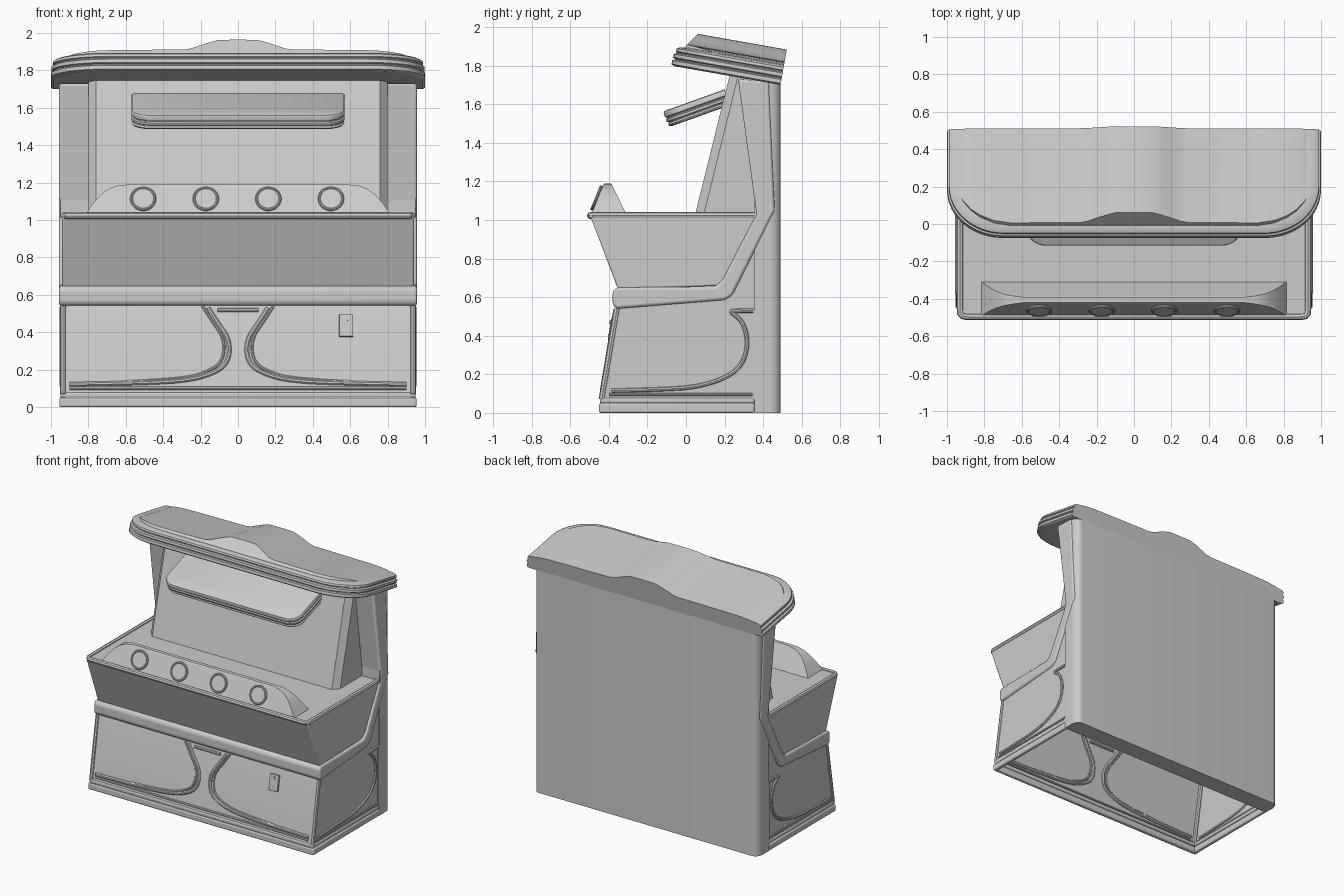
import bpy, bmesh
from math import sin, cos, pi, radians, sqrt
from mathutils import Matrix, Vector

if "Cube" in bpy.data.objects:
    bpy.data.objects.remove(bpy.data.objects["Cube"])


def finish(ob, bevel=0.0, segs=3):
    if bevel:
        m = ob.modifiers.new("bevel", 'BEVEL')
        m.width, m.segments, m.limit_method = bevel, segs, 'ANGLE'
    bpy.ops.object.select_all(action='DESELECT')
    ob.select_set(True)
    bpy.context.view_layer.objects.active = ob
    bpy.ops.object.shade_smooth_by_angle(angle=radians(32))
    return ob


def loft(name, rings, bevel=0.0, mat=Matrix(), open_bottom=False):
    """Skin a list of equal-length closed rings and cap the ends."""
    bm = bmesh.new()
    vs = [[bm.verts.new(mat @ Vector(p)) for p in r] for r in rings]
    n = len(rings[0])
    for a, b in zip(vs, vs[1:]):
        for i in range(n):
            j = (i + 1) % n
            bm.faces.new((a[i], a[j], b[j], b[i]))
    bm.faces.new(vs[0])
    bm.faces.new(vs[-1])
    bmesh.ops.recalc_face_normals(bm, faces=bm.faces)
    if open_bottom:
        bm.normal_update()
        low = [f for f in bm.faces if f.normal.z < -0.9]
        bmesh.ops.delete(bm, geom=low, context='FACES')
    me = bpy.data.meshes.new(name)
    bm.to_mesh(me)
    bm.free()
    ob = bpy.data.objects.new(name, me)
    bpy.context.collection.objects.link(ob)
    return finish(ob, bevel)


def prism(name, prof, hx, **kw):
    """Extrude a (y, z) side profile across x."""
    return loft(name, [[(s * hx, y, z) for y, z in prof] for s in (-1, 1)], **kw)


def box(name, c, size, bevel=0.0, tilt=0.0):
    x, y, z = (s / 2 for s in size)
    ring = lambda h: [(-x, -y, h), (x, -y, h), (x, y, h), (-x, y, h)]
    return loft(name, [ring(-z), ring(z)], bevel,
                Matrix.Translation(c) @ Matrix.Rotation(tilt, 4, 'X'))


def slab(name, hw, d, rx, ry, layers, mat):
    """Stack of insets of a plan with straight back and two rounded front corners."""
    rings = []
    for ins, h in layers:
        w, dd, ax, ay = hw - ins, d - ins, rx - ins / 2, ry - ins / 2
        arc = [(w - ax + ax * cos(t * pi / 24), dd - ay + ay * sin(t * pi / 24)) for t in range(13)]
        half = [(w, 0)] + arc
        rings.append([(x, -v, h) for x, v in half] + [(-x, -v, h) for x, v in reversed(half)])
    return loft(name, rings, mat=mat)


def trim(name, pts, r, smooth=True):
    """Round moulding along a path."""
    cu = bpy.data.curves.new(name, 'CURVE')
    cu.dimensions, cu.bevel_depth, cu.bevel_resolution, cu.use_fill_caps = '3D', r, 2, True
    sp = cu.splines.new('NURBS' if smooth else 'POLY')
    sp.points.add(len(pts) - 1)
    for p, q in zip(sp.points, pts):
        p.co = (*q, 1)
    if smooth:
        sp.order_u, sp.use_endpoint_u, sp.resolution_u = 3, True, 6
    ob = bpy.data.objects.new(name, cu)
    bpy.context.collection.objects.link(ob)
    bpy.ops.object.select_all(action='DESELECT')
    ob.select_set(True)
    bpy.context.view_layer.objects.active = ob
    bpy.ops.object.convert(target='MESH')
    return finish(bpy.context.view_layer.objects.active)


def front_y(z):
    return -0.365 - (0.53 - z) * 0.167


# back slab with rounded rear corners
slab("back_panel", 0.95, 0.135, 0.05, 0.06, [(0, 0), (0, 1.71)],
     Matrix.Translation((0, 0.355, 0)) @ Matrix.Rotation(pi, 4, 'Z'))

# hollow lower cabinet, open underneath
prism("lower_cabinet", [(front_y(0.02), 0.02), (front_y(0.53), 0.53), (-0.34, 0.6), (0.2, 0.63),
                        (0.37, 0.88), (0.37, 0.02)], 0.942, open_bottom=True)

# two-step plinth on three sides
for i, (z, h, o) in enumerate([(0.025, 0.05, 0.0), (0.064, 0.03, 0.006)]):
    box(f"plinth_front_{i}", (0, -0.435 + o, z), (1.91 - 2 * o, 0.034, h), 0.01)
    for s in (-1, 1):
        box(f"plinth_side_{i}", (s * (0.94 - o), -0.045, z), (0.03, 0.80, h), 0.01)

# cabinet mouldings
trim("front_bottom_bar", [(-0.9, front_y(0.1), 0.1), (0.9, front_y(0.1), 0.1)], 0.009, False)
trim("column_cap", [(-0.11, front_y(0.52), 0.52), (0.11, front_y(0.52), 0.52)], 0.011, False)
front_curve = [(.16, .53), (.11, .45), (.045, .36), (.05, .24), (.13, .18), (.28, .14), (.58, .127), (.9, .122)]
side_curve = [(.35, .53), (.235, .53), (.235, .52), (.30, .47), (.325, .34), (.27, .21), (.08, .135),
              (-.15, .12), (-.385, .115)]
for s in (-1, 1):
    trim("front_curve_trim", [(s * x, front_y(z), z) for x, z in front_curve], 0.013)
    trim("front_curve_bead", [(s * (x + 0.028), front_y(z + .008), z + .008) for x, z in front_curve[:-1]], 0.008)
    trim("side_curve_trim", [(s * 0.944, y, z) for y, z in side_curve], 0.011)
    trim("side_bottom_bar", [(s * 0.942, -0.4, 0.095), (s * 0.942, 0.35, 0.095)], 0.008, False)
    trim("corner_post", [(s * 0.935, front_y(z) + 0.005, z) for z in (0.07, 0.54)], 0.016, False)
    box("side_back_strip", (s * 0.944, 0.35, 0.3), (0.008, 0.012, 0.46))

# coin plate on the lower front
tilt = -radians(9.5)
box("coin_plate", (0.578, front_y(0.435), 0.435), (0.075, 0.03, 0.12), 0.003, tilt)
box("coin_slot", (0.578, front_y(0.405) - 0.015, 0.405), (0.016, 0.006, 0.006), 0, tilt)
bpy.ops.mesh.primitive_cylinder_add(vertices=20, radius=0.011, depth=0.012, rotation=(pi / 2 + tilt, 0, 0),
                                    location=(0.578, front_y(0.47) - 0.015, 0.47))
bpy.context.object.name = "coin_button"
finish(bpy.context.object)

# belt that runs round the waist, then climbs the sides to the hood
prism("waist_belt", [(-.36, .65), (-.38, .63), (-.38, .56), (-.36, .54), (.20, .585), (.24, .61), (.46, 1.05),
                     (.43, 1.72), (.27, 1.73), (.365, 1.03), (.19, .69), (.15, .655)], 0.957, bevel=0.014)

# flared control box with rounded rim
prism("control_box", [(-.352, .64), (-.5, 1.03), (.37, 1.03), (.37, 1.0), (.2, .66)], 0.94, bevel=0.008)
rim = [(.93, .36), (.93, -.44), (.93, -.475), (.917, -.492), (.89, -.496)]
trim("control_box_rim", [(x, y, 1.023) for x, y in rim] + [(-x, y, 1.023) for x, y in reversed(rim)], 0.018, False)

# raised control console
console = [(1.03, .815, -.49, -.31), (1.09, .775, -.466, -.338), (1.135, .735, -.448, -.36),
           (1.165, .695, -.436, -.375), (1.183, .65, -.428, -.384), (1.19, .59, -.42, -.392)]
loft("control_console", [[(-hx, a, z), (hx, a, z), (hx, b, z), (-hx, b, z)] for z, hx, a, b in console])

# four ringed buttons on the console face
rot = (radians(68), 0, 0)
for i, x in enumerate((-0.507, -0.172, 0.162, 0.497)):
    loc = (x, -0.459, 1.112)
    bpy.ops.mesh.primitive_cylinder_add(vertices=40, radius=0.06, depth=0.02, location=loc, rotation=rot)
    bpy.context.object.name = f"button_{i}"
    finish(bpy.context.object)
    bpy.ops.mesh.primitive_torus_add(major_radius=0.062, minor_radius=0.008, major_segments=40, minor_segments=10,
                                     location=(x, -0.464, 1.114), rotation=rot)
    bpy.context.object.name = f"button_ring_{i}"
    finish(bpy.context.object)

# leaning display panel with chamfered sides
panel = [(.80, .38, .30), (.80, .09, .27), (.76, .045, .225)]
loft("display_panel", [[(-x, lo, 1.02), (x, lo, 1.02), (x, hi, 1.745), (-x, hi, 1.745)] for x, lo, hi in panel])

# small banded canopy over the display
slab("display_canopy", 0.57, 0.34, 0.1, 0.09,
     [(.02, 0), (.006, .004), (.002, .012), (.008, .02), (.008, .025), (0, .03), (0, .042), (.008, .046),
      (.008, .051), (0, .056), (0, .076), (.004, .083), (.014, .087)],
     Matrix.Translation((0, 0.23, 1.595)) @ Matrix.Rotation(radians(19.7), 4, 'X'))

# banded top hood, tilted up to the front
hood = Matrix.Translation((0, 0.49, 1.70)) @ Matrix.Rotation(-radians(10), 4, 'X')
slab("top_hood", 1.0, 0.575, 0.3, 0.26,
     [(.05, 0), (.012, 0), (0, .008), (0, .028), (.012, .033), (.012, .038), (.002, .044), (.002, .062),
      (.016, .068), (.016, .073), (.01, .078), (.012, .092), (.025, .1), (.06, .106)], hood)

# cap with raised centre crest
half = [(0, .186), (.1, .185), (.14, .174), (.2, .152), (.25, .132), (.29, .125), (.66, .122), (.75, .121),
        (.82, .119), (.87, .115), (.91, .11), (.935, .1), (.95, .085)]
rings = []
for x, h in [(-x, h) for x, h in reversed(half[1:])] + half:
    t = min(max(abs(x) - 0.65, 0) / 0.3, 1)
    v = 0.275 + 0.25 * sqrt(1 - t * t)
    rings.append([(x, 0, .06), (x, -v, .06), (x, -v, min(h, .105)), (x, -v + max(h - .105, 0) * .7, h), (x, 0, h)])
loft("hood_cap", rings, mat=hood)
